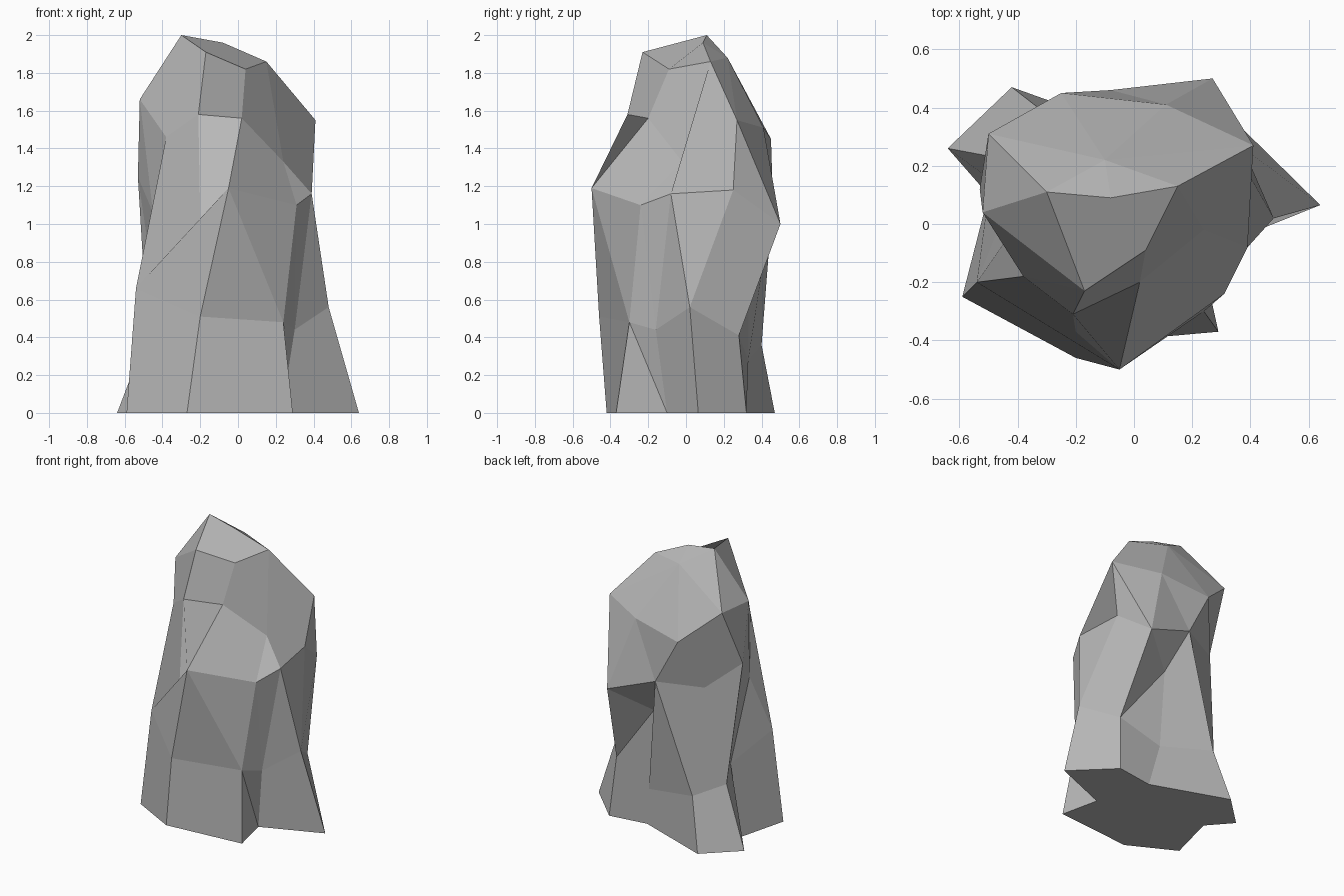
import bpy, bmesh

if "Cube" in bpy.data.objects:
    bpy.data.objects.remove(bpy.data.objects["Cube"])

# Cross-sections of the rock, each running counter-clockwise from the front left
base = [(-.59, -.25), (-.27, -.42), (.29, -.37), (.23, -.10), (.64, .065),
        (.38, .32), (.11, .28), (-.42, .47), (-.64, .26), (-.50, .10)]
low = [(-.54, -.20, .66), (-.20, -.46, .51), (.24, -.30, .48), (.30, -.16, .44), (.48, .02, .56),
       (.35, .28, .41), (.06, .33, .28), (-.33, .40, .36), (-.48, .23, .42), (-.42, .10, .50)]
waist = [(-.20, -.37, 1.03), (-.05, -.50, 1.19), (.31, -.24, 1.10), (.39, -.08, 1.16), (.35, .25, 1.18),
         (.27, .50, 1.0), (-.08, .46, 1.13), (-.37, .32, 1.11), (-.53, .12, 1.25), (-.45, -.07, 1.06)]
shoulder = [(-.38, -.18, 1.46), (-.21, -.31, 1.58), (.02, -.20, 1.56), (.24, -.02, 1.33), (.41, .27, 1.55),
            (.11, .41, 1.51), (-.25, .45, 1.45), (-.50, .31, 1.67), (-.52, .04, 1.66), (-.45, -.07, 1.56)]

bm = bmesh.new()


def ring(points):
    return [bm.verts.new((*p, 0) if len(p) == 2 else p) for p in points]


def face(*verts):
    unique = list(dict.fromkeys(verts))
    if len(unique) > 2:
        bm.faces.new(unique)


def band(lower, upper, creases, dent=None):
    """Join two rings; each mark sets how a quad is folded (q = left whole)."""
    for i, mark in enumerate(creases):
        j = (i + 1) % len(creases)
        a, b, c, d = lower[i], lower[j], upper[j], upper[i]
        if mark == "/":
            face(a, b, c)
            face(a, c, d)
        elif mark == "\\":
            face(a, b, d)
            face(b, c, d)
        elif mark == "q":
            face(a, b, c, d)
        else:  # sunken point in the middle
            for p, q in ((a, b), (b, c), (c, d), (d, a)):
                face(p, q, dent)


P, Q, R, S = (ring(r) for r in (base, low, waist, shoulder))

# Peak corners, shared by several columns of the shoulder ring
peak, front, nose, right, ridge, back = ring([
    (-.30, .11, 2.0), (-.17, -.23, 1.91), (.04, -.09, 1.82),
    (.15, .13, 1.86), (-.08, .09, 1.96), (-.10, .22, 1.88)])
T = [front, front, nose, right, right, back, back, peak, peak, front]

# Sides
hollow = bm.verts.new((.02, .33, .85))
band(P, Q, "qq\\qqqqqqq")
band(Q, R, "q\\\\\\qo\\\\\\\\", hollow)
band(R, S, "////\\\\\\\\\\/")
band(S, T, "/q\\//\\\\///")

# Sloping top and flat underside
face(front, nose, right, ridge, peak)
face(peak, ridge, back)
face(ridge, right, back)
face(*reversed(P))
bmesh.ops.recalc_face_normals(bm, faces=bm.faces)


# Fold the front left corner the other way, then merge the larger facets
def edge(pair):
    return bm.edges.get(pair)


bmesh.ops.rotate_edges(bm, edges=[edge((R[9], R[0]))])
merged = [(R[0], S[0]), (R[1], S[1]), (R[2], S[2]), (R[3], S[4]), (S[3], S[4]), (S[3], nose),
          (R[7], S[6]), (R[7], S[7]), (Q[6], R[6]), (Q[7], R[7]), (Q[8], R[7])]
bmesh.ops.dissolve_edges(bm, edges=[e for e in map(edge, merged) if e], use_verts=False)

mesh = bpy.data.meshes.new("rock")
bm.to_mesh(mesh)
bm.free()
rock = bpy.data.objects.new("rock", mesh)
bpy.context.collection.objects.link(rock)

# Dark grey stone
stone = bpy.data.materials.new("stone")
stone.diffuse_color = (.48, .48, .48, 1)
stone.use_nodes = True
stone.node_tree.nodes["Principled BSDF"].inputs["Base Color"].default_value = stone.diffuse_color
mesh.materials.append(stone)
